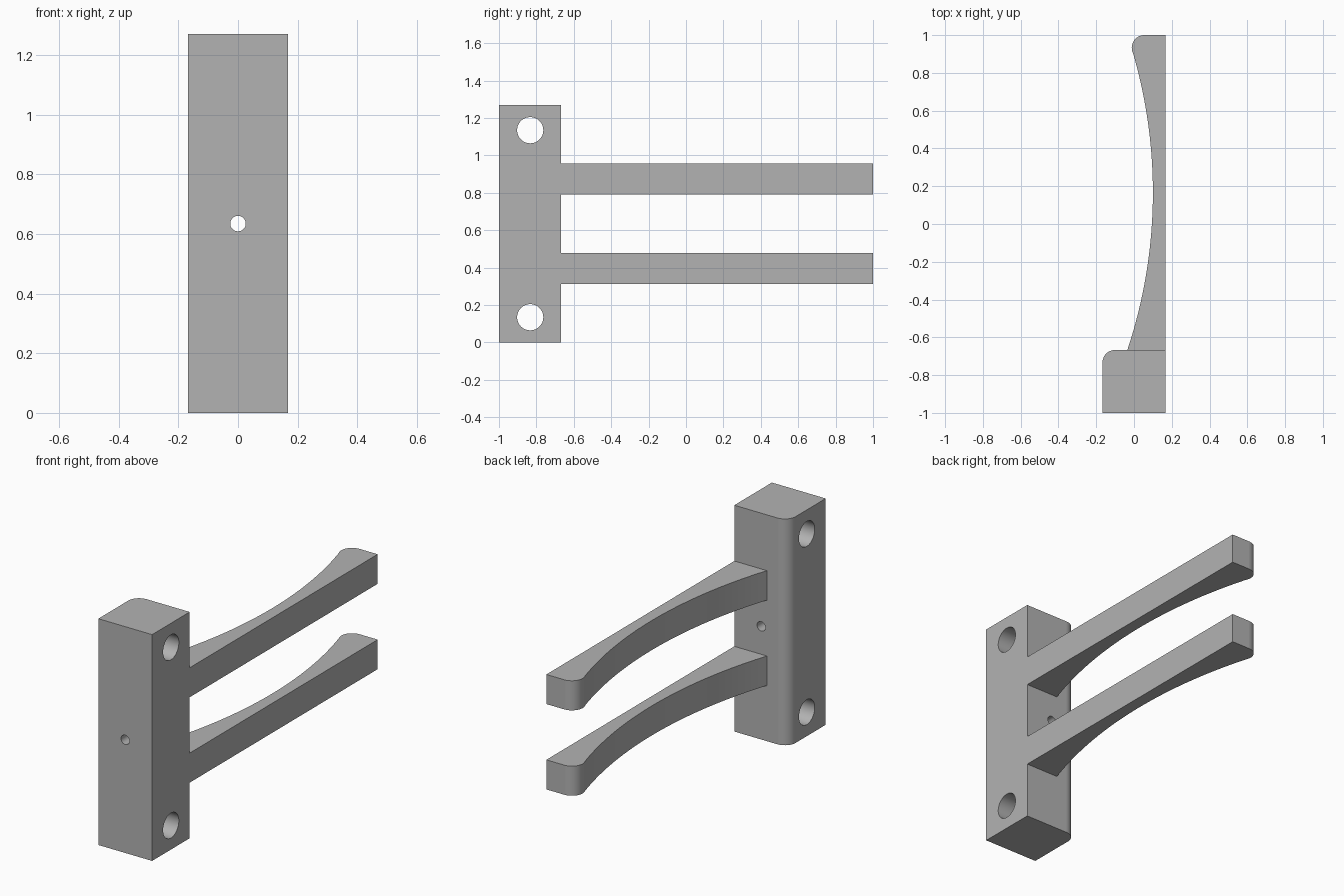
import bpy, bmesh, math
from mathutils import Matrix

cube = bpy.data.objects.get("Cube")
if cube:
    bpy.data.objects.remove(cube, do_unlink=True)

grey = bpy.data.materials.new("plain grey")
grey.use_nodes = True
grey.diffuse_color = (0.45, 0.45, 0.45, 1)
grey.node_tree.nodes["Principled BSDF"].inputs["Base Color"].default_value = (0.45, 0.45, 0.45, 1)

HALF, HEIGHT, BACK = 0.167, 1.27, -0.667   # block half width, height, rear face


def finish(name, bm):
    bmesh.ops.recalc_face_normals(bm, faces=bm.faces)
    mesh = bpy.data.meshes.new(name)
    bm.to_mesh(mesh)
    bm.free()
    mesh.materials.append(grey)
    obj = bpy.data.objects.new(name, mesh)
    bpy.context.collection.objects.link(obj)
    return obj


def extrude(name, outline, z0, z1):
    bm = bmesh.new()
    base = bm.faces.new([bm.verts.new((x, y, z0)) for x, y in outline])
    top = bmesh.ops.extrude_face_region(bm, geom=[base])["geom"]
    bmesh.ops.translate(bm, vec=(0, 0, z1 - z0),
                        verts=[v for v in top if isinstance(v, bmesh.types.BMVert)])
    return finish(name, bm)


def arc(cx, cy, r, a0, a1, n):
    angles = [math.radians(a0 + (a1 - a0) * i / n) for i in range(n + 1)]
    return [(cx + r * math.cos(a), cy + r * math.sin(a)) for a in angles]


def drill(name, location, radius, axis):
    bm = bmesh.new()
    bmesh.ops.create_cone(bm, cap_ends=True, segments=48, radius1=radius, radius2=radius,
                          depth=0.6, matrix=Matrix.Translation(location)
                          @ Matrix.Rotation(math.pi / 2, 4, axis))
    return finish(name, bm)


def combine(target, other, operation):
    mod = target.modifiers.new(operation.lower(), "BOOLEAN")
    mod.operation, mod.object, mod.solver = operation, other, "EXACT"
    bpy.context.view_layer.objects.active = target
    bpy.ops.object.modifier_apply(modifier=mod.name)
    bpy.data.objects.remove(other, do_unlink=True)


# Mounting block with one rounded rear corner
R = 0.067
block = [(-HALF, -1), (HALF, -1), (HALF, BACK)]
block += arc(-HALF + R, BACK - R, R, 90, 180, 12)
bracket = extrude("mounting_bracket", block, 0, HEIGHT)

# Two arms: straight outer side, hollowed inner side, rounded tip
SWEEP = 2.64
arm = [(HALF, BACK - 0.05), (HALF, 1)]
arm += arc(HALF - 0.112, 1 - R, R, 90, 196, 14)
arm += arc(0.1 - SWEEP, 0.167, SWEEP, 16, -18.41, 40)
arm.append((arm[-1][0], BACK - 0.05))
for z in (0.312, 0.791):
    combine(bracket, extrude("arm", arm, z, z + 0.166), "UNION")

# Screw holes through the sides and a pilot hole through the front
for z in (0.135, HEIGHT - 0.135):
    combine(bracket, drill("screw_hole", (0, -0.833, z), 0.07, "Y"), "DIFFERENCE")
combine(bracket, drill("pilot_hole", (0, -0.833, HEIGHT / 2), 0.026, "X"), "DIFFERENCE")

# Smooth the curved walls, keep the flat sides crisp
for face in bracket.data.polygons:
    face.use_smooth = max(abs(c) for c in face.normal) < 0.99999
